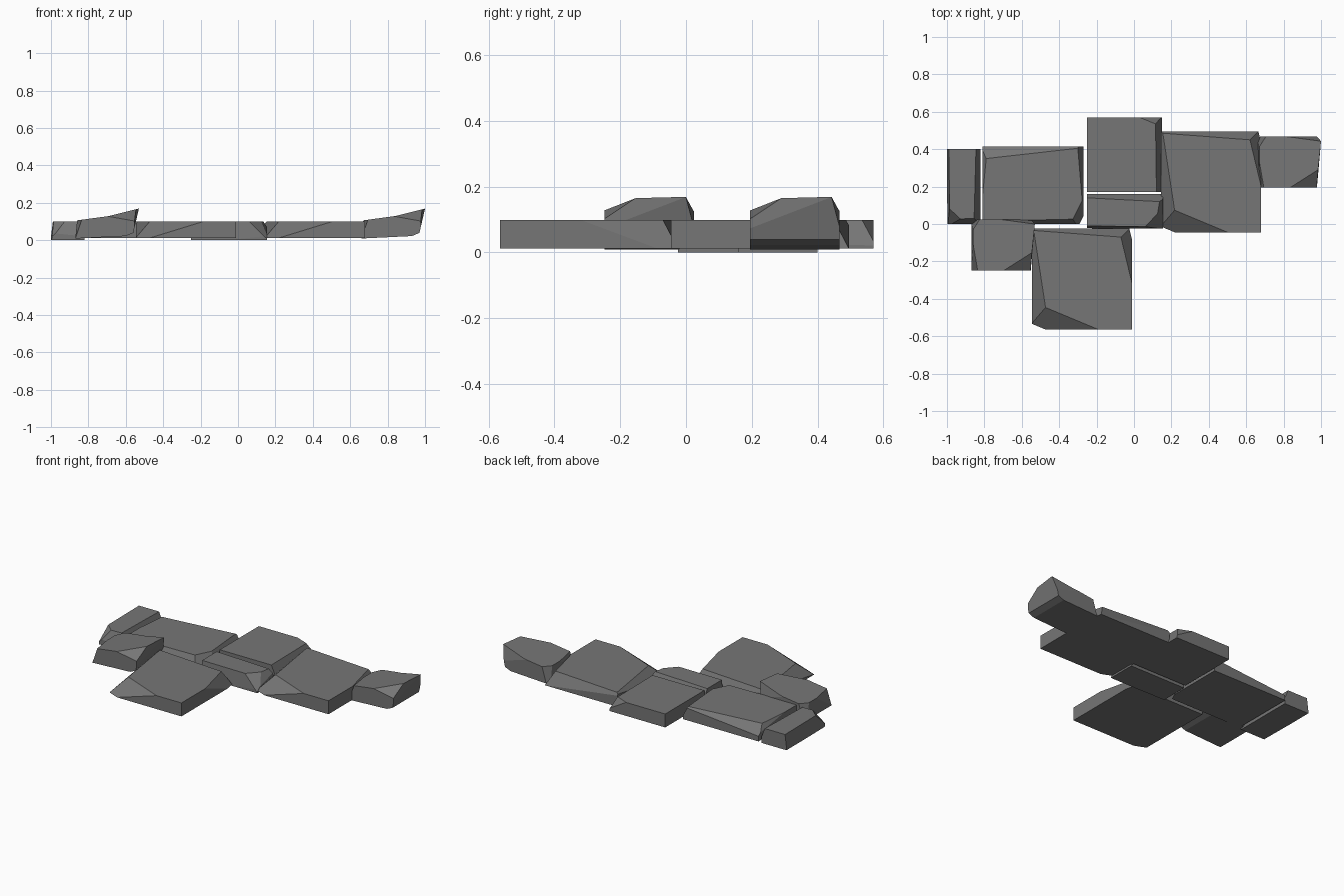
import bpy, bmesh
from mathutils import Vector

cube = bpy.data.objects.get("Cube")
if cube:
    bpy.data.objects.remove(cube, do_unlink=True)

stone = bpy.data.materials.new("grey stone")
stone.use_nodes = True
GREY = (0.18, 0.18, 0.18, 1)
stone.diffuse_color = GREY
stone.node_tree.nodes["Principled BSDF"].inputs["Base Color"].default_value = GREY

TOP = 0.105
BASE = 0.018
LOW = 0.006


def chip(bm, centre, start, end, slope, height=TOP):
    """Slice off the outside of a line, falling away from it at the given slope."""
    a = Vector((*start, height))
    along = Vector((*end, height)) - a
    out = Vector((along.y, -along.x, 0)).normalized()
    if out.dot(a - centre) < 0:
        out.negate()
    normal = (out * slope + Vector((0, 0, 1))).normalized()
    cut = bmesh.ops.bisect_plane(bm, geom=bm.verts[:] + bm.edges[:] + bm.faces[:],
                                 plane_co=a, plane_no=normal, clear_outer=True)
    rim = [e for e in cut["geom_cut"] if isinstance(e, bmesh.types.BMEdge) and e.is_boundary]
    if rim:
        bmesh.ops.holes_fill(bm, edges=rim, sides=0)


def block(name, profile, front, back, chips):
    """Extrude an x-z profile from front to back, then chip its edges."""
    bm = bmesh.new()
    face = bm.faces.new([bm.verts.new((x, front, z)) for x, z in profile])
    grown = bmesh.ops.extrude_face_region(bm, geom=[face])["geom"]
    moved = [v for v in grown if isinstance(v, bmesh.types.BMVert)]
    bmesh.ops.translate(bm, verts=moved, vec=(0, back - front, 0))
    bmesh.ops.recalc_face_normals(bm, faces=bm.faces[:])
    centre = sum((v.co for v in bm.verts), Vector()) / len(bm.verts)
    for cut in chips:
        chip(bm, centre, *cut)
    bmesh.ops.recalc_face_normals(bm, faces=bm.faces[:])
    mesh = bpy.data.meshes.new(name)
    bm.to_mesh(mesh)
    bm.free()
    mesh.materials.append(stone)
    obj = bpy.data.objects.new(name, mesh)
    bpy.context.collection.objects.link(obj)
    return obj


def slab(name, left, right, front, back, chips, base=BASE):
    profile = [(left, base), (right, base), (right, TOP), (left, TOP)]
    return block(name, profile, front, back, chips)


def repeat(source, name, offset):
    twin = bpy.data.objects.new(name, source.data)
    twin.location = offset
    bpy.context.collection.objects.link(twin)


# Two large square slabs of the same shape
front_slab = slab("front_large_slab", -0.545, -0.01, -0.565, -0.025, [
    ((-0.535, -0.04), (-0.46, -0.53), 1),
    ((-0.53, -0.035), (-0.07, -0.07), 1.8),
    ((-0.07, -0.07), (-0.01, -0.32), 1.6),
    ((-0.46, -0.53), (-0.2, -0.565), 1),
    ((-0.32, -0.51), (-0.2, -0.56), 0.8),
])
repeat(front_slab, "side_large_slab", (0.69, 0.52, 0))

# Wide slab
slab("wide_slab", -0.81, -0.27, 0, 0.415, [
    ((-0.79, 0.35), (-0.3, 0.405), 0.8),
    ((-0.79, 0.35), (-0.81, 0.15), 1.5),
    ((-0.3, 0.4), (-0.275, 0.1), 2),
    ((-0.28, 0.12), (-0.33, 0.02), 2),
    ((-0.81, 0.015), (-0.37, 0.025), 2),
])

# Square slab at the back
slab("back_square_slab", -0.25, 0.15, 0.17, 0.57, [
    ((0.115, 0.54), (0.12, 0.17), 2.2),
    ((0.03, 0.57), (0.115, 0.535), 1.5),
])

# Two narrow slabs
slab("middle_narrow_slab", -0.25, 0.155, -0.025, 0.16, [
    ((-0.25, 0.14), (0.13, 0.12), 2),
    ((0.14, 0.14), (0.12, 0.02), 1.8),
    ((-0.25, -0.01), (0.12, -0.015), 8),
    ((0.06, -0.015), (0.13, 0.06), 1.2),
], LOW)
slab("left_narrow_slab", -1, -0.82, 0, 0.4, [
    ((-0.845, 0.4), (-0.855, 0.03), 2.5),
    ((-0.99, 0.4), (-0.985, 0.03), 8),
    ((-0.98, 0.025), (-0.86, 0.03), 2.5),
    ((-0.985, 0.08), (-0.92, 0.02), 1.2),
], LOW)

# Two small stones with a raised outer end
RAISED = 0.165
outline = [(0.66, 0.015), (0.93, 0.028), (0.97, 0.045),
           (1, 0.175), (0.84, 0.135), (0.67, 0.112)]
small = block("side_raised_stone", outline, 0.195, 0.467, [
    ((1, 0.44), (0.975, 0.2), 25, RAISED),
    ((0.68, 0.2), (1, 0.285), 0.7, RAISED),
    ((0.7, 0.467), (1, 0.445), 4, RAISED),
    ((0.66, 0.4), (0.7, 0.465), 4),
    ((0.665, 0.35), (0.69, 0.2), 3),
])
repeat(small, "front_raised_stone", (-1.53, -0.443, 0))

# Settle everything on the ground
drop = min(v.co.z for o in bpy.context.collection.objects if o.type == "MESH"
           for v in o.data.vertices)
for obj in bpy.context.collection.objects:
    if obj.type == "MESH":
        obj.location.z -= drop
